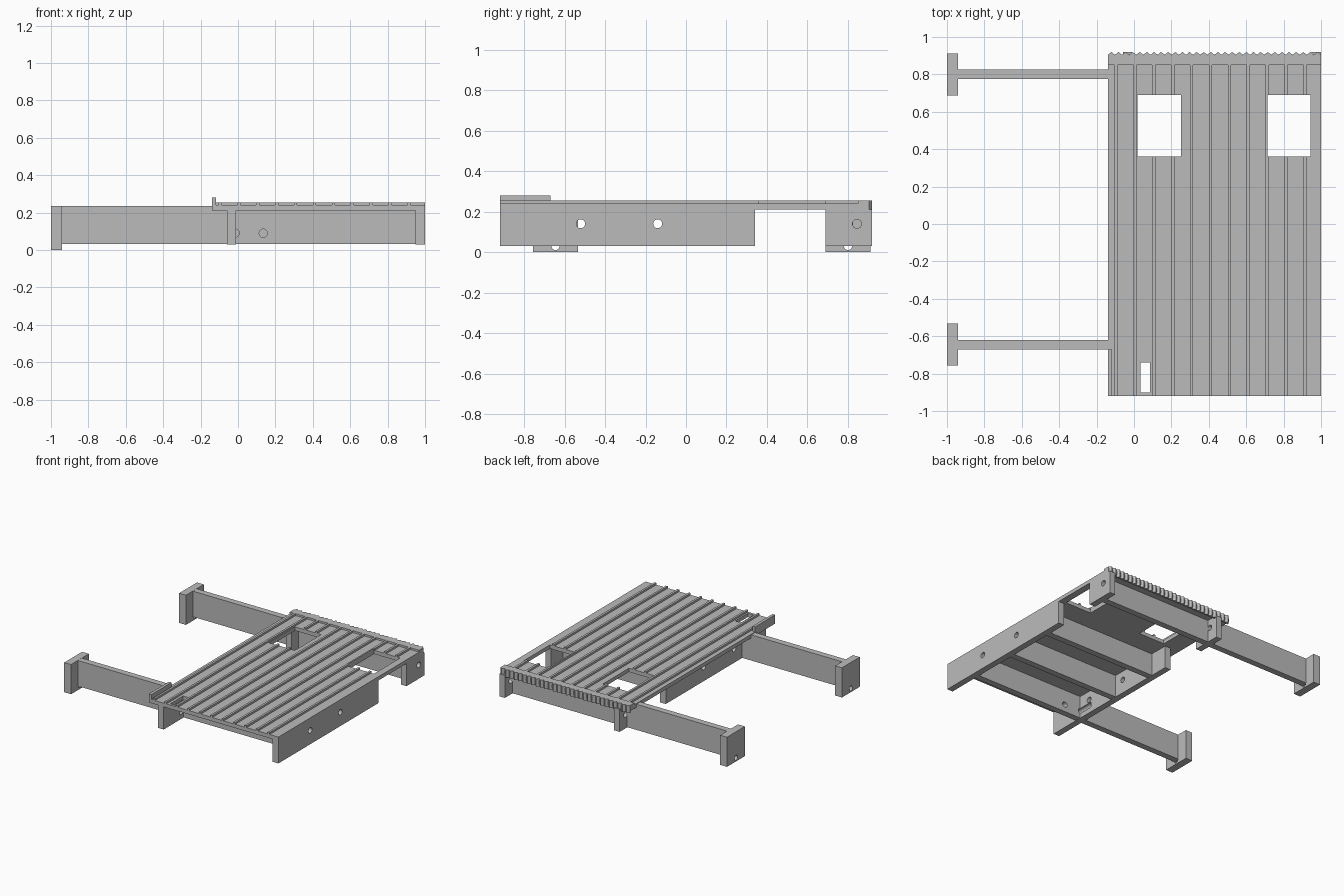
import bpy, bmesh, math
from mathutils import Matrix, Vector

old = bpy.data.objects.get("Cube")
if old:
    bpy.data.objects.remove(old, do_unlink=True)

grey = bpy.data.materials.new("plain grey")
grey.use_nodes = True
grey.diffuse_color = (0.5, 0.5, 0.5, 1)
grey.node_tree.nodes["Principled BSDF"].inputs["Base Color"].default_value = (0.5, 0.5, 0.5, 1)


def finish(name, bm):
    bmesh.ops.recalc_face_normals(bm, faces=bm.faces)
    mesh = bpy.data.meshes.new(name)
    bm.to_mesh(mesh)
    bm.free()
    mesh.materials.append(grey)
    obj = bpy.data.objects.new(name, mesh)
    bpy.context.collection.objects.link(obj)
    return obj


def boxes(name, *spans):
    """Each span is (x0, x1, y0, y1, z0, z1)."""
    bm = bmesh.new()
    for x0, x1, y0, y1, z0, z1 in spans:
        centre = Vector((x0 + x1, y0 + y1, z0 + z1)) / 2
        size = (x1 - x0, y1 - y0, z1 - z0, 1)
        bmesh.ops.create_cube(bm, size=1, matrix=Matrix.Translation(centre) @ Matrix.Diagonal(size))
    return finish(name, bm)


def rod(axis, centre, length, radius=0.022):
    bm = bmesh.new()
    turn = Matrix.Rotation(math.pi / 2, 4, 'Y' if axis == 'x' else 'X')
    bmesh.ops.create_cone(bm, cap_ends=True, segments=24, radius1=radius, radius2=radius,
                          depth=length, matrix=Matrix.Translation(centre) @ turn)
    return finish("hole_cutter", bm)


def cut(obj, cutters):
    for c in cutters:
        mod = obj.modifiers.new("hole", 'BOOLEAN')
        mod.operation = 'DIFFERENCE'
        mod.solver = 'EXACT'
        mod.object = c
    bpy.context.view_layer.update()
    deps = bpy.context.evaluated_depsgraph_get()
    mesh = bpy.data.meshes.new_from_object(obj.evaluated_get(deps))
    obj.modifiers.clear()
    obj.data = mesh


LEFT, RIGHT, FRONT, BACK = -0.14, 1.0, -0.92, 0.92
BASE, UNDER, FLOOR, TOP = 0.03, 0.21, 0.24, 0.255

# Deck plate and raised ribs, both opened by the hatches
deck = boxes("deck_plate", (LEFT, RIGHT, FRONT, 0.905, UNDER, FLOOR))
ribs = boxes("deck_ribs", *[(x - 0.0085, x + 0.0085, FRONT, 0.86, FLOOR - 0.005, TOP)
                            for x in (-0.096 + 0.101 * i for i in range(11))])
hatches = [boxes("hatch_cutter", (x0, x1, y0, y1, 0.1, 0.4)) for x0, x1, y0, y1 in
           ((0.02, 0.25, 0.36, 0.69), (0.715, 0.945, 0.36, 0.69), (0.035, 0.085, -0.9, -0.74))]
cut(deck, hatches)
cut(ribs, hatches)
boxes("corner_lip", (LEFT, -0.117, FRONT, -0.67, UNDER, 0.28))

# Back strip with a hanging sawtooth edge
boxes("back_strip", (LEFT, RIGHT, 0.85, 0.902, FLOOR - 0.005, TOP))
teeth = 30
step = (RIGHT - LEFT) / teeth
outline = [(RIGHT, 0.895), (LEFT, 0.895)]
for i in range(teeth):
    outline += [(LEFT + i * step, 0.904), (LEFT + (i + 0.5) * step, BACK)]
outline.append((RIGHT, 0.904))
bm = bmesh.new()
face = bm.faces.new([bm.verts.new((x, y, 0.195)) for x, y in outline])
result = bmesh.ops.extrude_face_region(bm, geom=[face])
bmesh.ops.translate(bm, vec=(0, 0, TOP - 0.195),
                    verts=[v for v in result["geom"] if isinstance(v, bmesh.types.BMVert)])
finish("sawtooth_edge", bm)

# Long side beams with a gap, drilled through
side_holes = [rod('x', (0.47, y, 0.14), 1.4) for y in (-0.52, -0.14, 0.845)]
slot = rod('y', (-0.015, -0.61, 0.09), 0.22)
for name, x0, extra in (("inner_beam", -0.06, [slot]), ("outer_beam", 0.95, [])):
    beam = boxes(name, (x0, x0 + 0.05, FRONT, 0.34, BASE, UNDER),
                 (x0, x0 + 0.05, 0.69, BACK, BASE, UNDER))
    cut(beam, side_holes + extra)

# Short cross beams under the deck
for name, y in (("front_cross_beam", -0.245), ("middle_cross_beam", 0.165)):
    boxes(name, (-0.03, 0.97, y - 0.025, y + 0.025, BASE + 0.001, UNDER))

# Outrigger arms running under the deck, with drilled feet
arm_hole = rod('y', (0.135, -0.645, 0.09), 0.2)
for side, y in (("front", -0.645), ("back", 0.8)):
    arm = boxes(side + "_arm", (-0.95, 0.97, y - 0.025, y + 0.025, BASE + 0.001, 0.235))
    if side == "front":
        cut(arm, [arm_hole, slot])
    foot = boxes(side + "_foot", (-1, -0.94, y - 0.112, y + 0.112, 0, 0.236))
    foot_hole = rod('x', (-0.97, y, 0.03), 0.2, 0.02)
    cut(foot, [foot_hole])
    bpy.data.objects.remove(foot_hole, do_unlink=True)

# Remove the cutters
for c in hatches + side_holes + [slot, arm_hole]:
    bpy.data.objects.remove(c, do_unlink=True)
